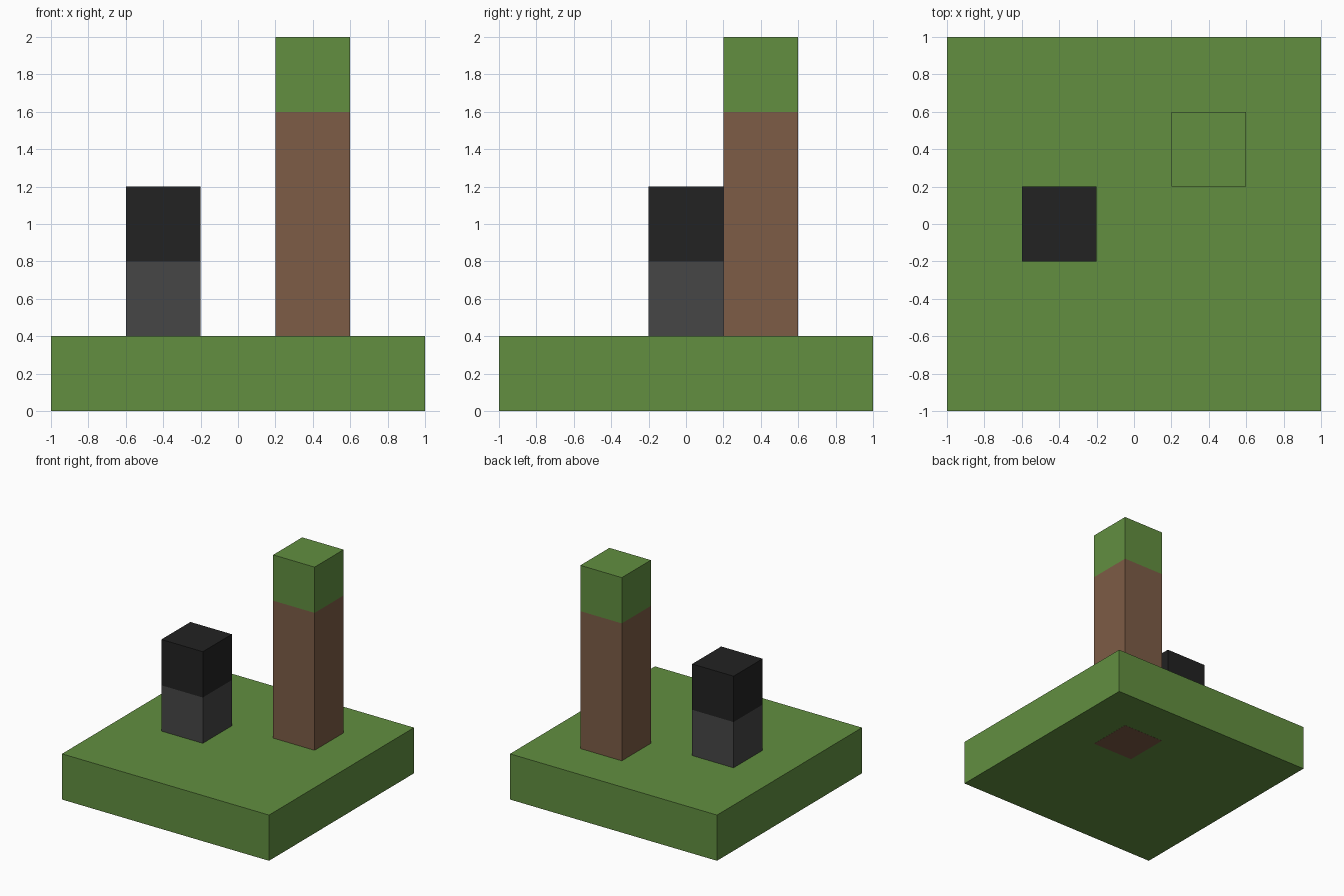
import bpy

cube = bpy.data.objects.get("Cube")
if cube:
    bpy.data.objects.remove(cube, do_unlink=True)


def make_material(name, rgb):
    mat = bpy.data.materials.new(name)
    mat.use_nodes = True
    color = (*rgb, 1.0)
    mat.diffuse_color = color
    mat.node_tree.nodes["Principled BSDF"].inputs["Base Color"].default_value = color
    return mat


def box(name, center, width, bottom, top, mat):
    """Square-based block spanning bottom to top."""
    bpy.ops.mesh.primitive_cube_add(size=1, location=(*center, (bottom + top) / 2))
    obj = bpy.context.object
    obj.name = name
    obj.scale = (width, width, top - bottom)
    bpy.ops.object.transform_apply(location=False, rotation=False, scale=True)
    obj.data.materials.append(mat)
    return obj


green = make_material("grass green", (0.122, 0.275, 0.051))
brown = make_material("bark brown", (0.205, 0.107, 0.061))
grey = make_material("dark grey", (0.061, 0.061, 0.061))
black = make_material("soft black", (0.016, 0.016, 0.016))

TREE = (0.4, 0.4)
POST = (-0.4, 0.0)
BLOCK = 0.4

# Ground slab, lifted a hair so the trunk's end shows on the underside
box("ground", (0, 0), 2.0, 0.001, 0.4, green)

# Tree: trunk runs through the slab, leaves on top
box("trunk", TREE, BLOCK, 0.0, 1.6, brown)
box("leaves", TREE, BLOCK, 1.6, 2.0, green)

# Short post of two stacked blocks
box("post_base", POST, BLOCK, 0.4, 0.8, grey)
box("post_cap", POST, BLOCK, 0.8, 1.2, black)
